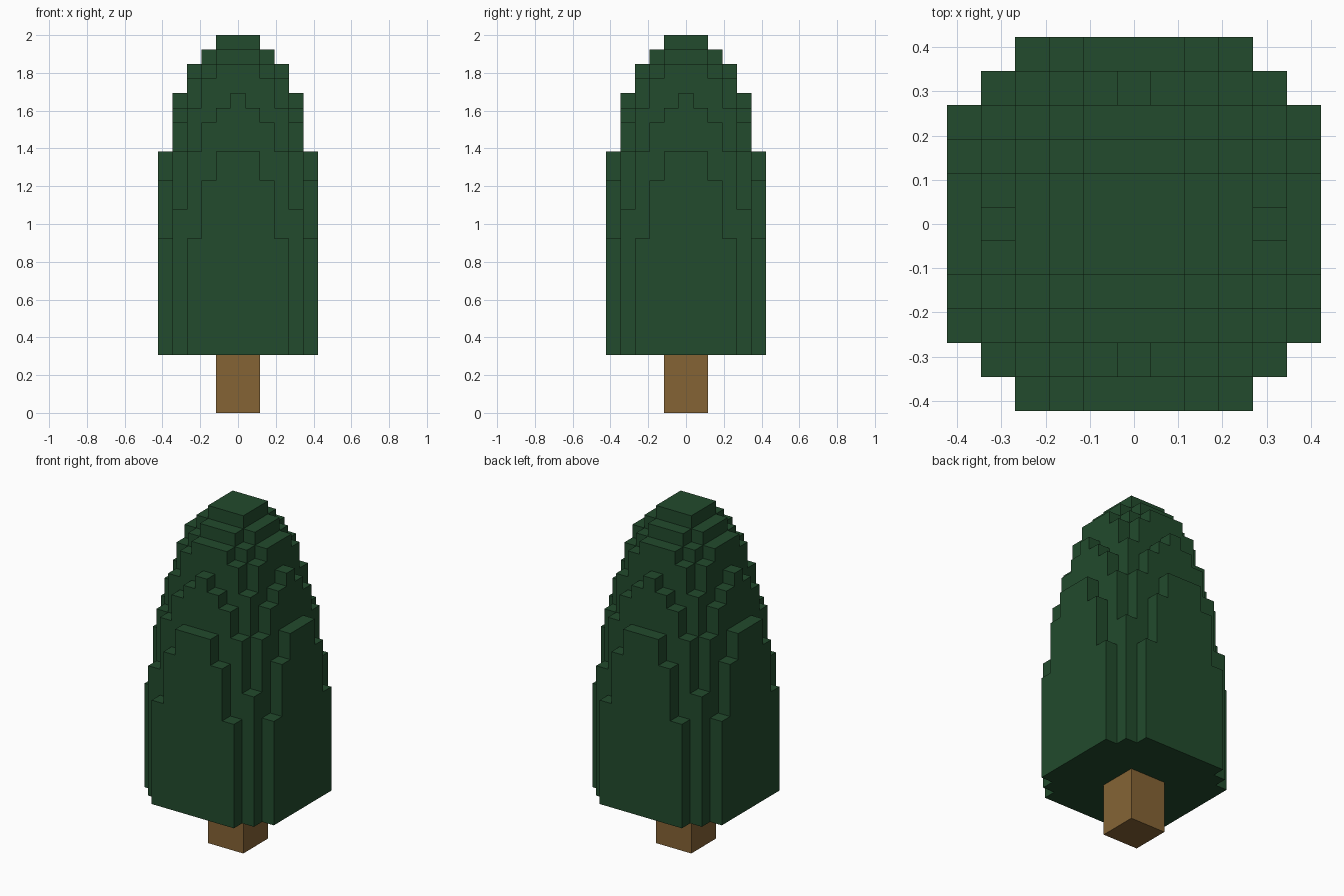
import bpy, bmesh

cube = bpy.data.objects.get("Cube")
if cube:
    bpy.data.objects.remove(cube, do_unlink=True)

V = 2 / 26          # block size: the tree is 26 blocks tall
BASE = 4            # canopy starts four blocks up


def material(name, rgb):
    m = bpy.data.materials.new(name)
    m.use_nodes = True
    m.diffuse_color = (*rgb, 1)
    m.node_tree.nodes["Principled BSDF"].inputs["Base Color"].default_value = (*rgb, 1)
    return m


def finish(bm, name, mat):
    mesh = bpy.data.meshes.new(name)
    bm.to_mesh(mesh)
    bm.free()
    mesh.materials.append(mat)
    ob = bpy.data.objects.new(name, mesh)
    bpy.context.collection.objects.link(ob)
    return ob


leaf_green = material("leaf green", (0.016, 0.070, 0.026))
bark_brown = material("bark brown", (0.235, 0.127, 0.036))

# Column tops in blocks for one quadrant, row = distance from centre
TOPS = [
    [26, 26, 25, 24, 22, 18],
    [26, 26, 25, 24, 21, 18],
    [25, 25, 24, 23, 20, 16],
    [24, 24, 23, 21, 18, 12],
    [22, 21, 20, 18, 14, BASE],
    [18, 18, 16, 12, BASE, BASE],
]


def top(i, j):
    i, j = abs(i), abs(j)
    return TOPS[i][j] if max(i, j) <= 5 else BASE


# Canopy: stepped shell of column tops, exposed walls and a flat underside
bm = bmesh.new()


def quad(*points):
    bm.faces.new([bm.verts.new((x * V, y * V, z * V)) for x, y, z in points])


for i in range(-5, 6):
    for j in range(-5, 6):
        h = top(i, j)
        if h == BASE:
            continue
        corners = [(i - .5, j - .5), (i + .5, j - .5), (i + .5, j + .5), (i - .5, j + .5)]
        quad(*[(x, y, h) for x, y in corners])
        quad(*[(x, y, BASE) for x, y in reversed(corners)])
        # One wall per side, down to the lower neighbour
        for k, (di, dj) in enumerate([(0, -1), (1, 0), (0, 1), (-1, 0)]):
            low = top(i + di, j + dj)
            a, b = corners[k], corners[(k + 1) % 4]
            # Split into single blocks so that all walls share corners
            for z in range(low, h):
                quad((*a, z), (*b, z), (*b, z + 1), (*a, z + 1))
bmesh.ops.remove_doubles(bm, verts=bm.verts, dist=V * 0.01)
bmesh.ops.dissolve_limit(bm, angle_limit=0.01, verts=bm.verts, edges=bm.edges)
finish(bm, "canopy", leaf_green)

# Trunk: three blocks square
bm = bmesh.new()
bmesh.ops.create_cube(bm, size=1)
bmesh.ops.scale(bm, vec=(3 * V, 3 * V, BASE * V), verts=bm.verts)
bmesh.ops.translate(bm, vec=(0, 0, BASE * V / 2), verts=bm.verts)
finish(bm, "trunk", bark_brown)
